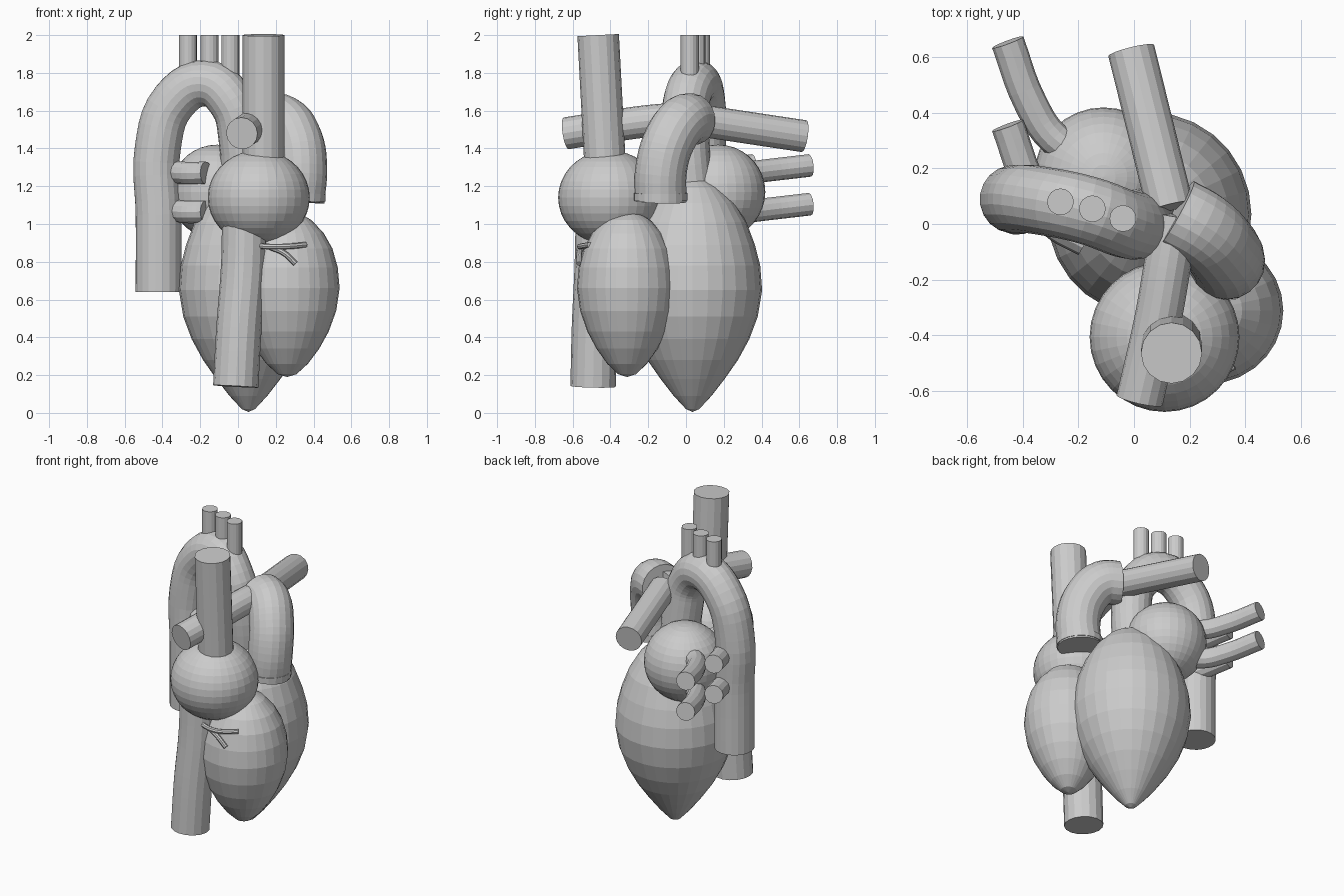
import bpy, bmesh, math

if "Cube" in bpy.data.objects:
    bpy.data.objects.remove(bpy.data.objects["Cube"])

# One plain grey for everything
GREY = (0.6, 0.6, 0.6, 1)
mat = bpy.data.materials.new("matte grey")
mat.use_nodes = True
mat.diffuse_color = GREY
bsdf = mat.node_tree.nodes["Principled BSDF"]
bsdf.inputs["Base Color"].default_value = GREY
bsdf.inputs["Roughness"].default_value = 0.8


def add(name, bm):
    mesh = bpy.data.meshes.new(name)
    bmesh.ops.recalc_face_normals(bm, faces=bm.faces)
    bm.to_mesh(mesh)
    bm.free()
    mesh.materials.append(mat)
    obj = bpy.data.objects.new(name, mesh)
    bpy.context.collection.objects.link(obj)
    return obj


def ball(name, centre, radii):
    bm = bmesh.new()
    bmesh.ops.create_uvsphere(bm, u_segments=32, v_segments=18, radius=1)
    bmesh.ops.scale(bm, vec=radii, verts=bm.verts)
    bmesh.ops.translate(bm, vec=centre, verts=bm.verts)
    return add(name, bm)


def lathe(name, centre, profile, depth=1.0, segments=28):
    """Spin a (radius, height) profile about a vertical axis."""
    bm = bmesh.new()
    verts = [bm.verts.new((r, 0, z)) for r, z in profile]
    edges = [bm.edges.new(pair) for pair in zip(verts, verts[1:])]
    bmesh.ops.spin(bm, geom=verts + edges, cent=(0, 0, 0), axis=(0, 0, 1),
                   angle=math.tau, steps=segments, use_duplicate=False)
    bmesh.ops.remove_doubles(bm, verts=bm.verts, dist=0.0005)
    bmesh.ops.scale(bm, vec=(1, depth, 1), verts=bm.verts)
    bmesh.ops.translate(bm, vec=(*centre, 0), verts=bm.verts)
    return add(name, bm)


def tube(name, points, radius, sides=16, steps=5):
    """Capped round tube through a few points, turned into a mesh."""
    curve = bpy.data.curves.new(name, "CURVE")
    curve.dimensions = "3D"
    curve.bevel_depth = radius
    curve.bevel_resolution = (sides - 4) // 2
    curve.resolution_u = steps
    curve.use_fill_caps = True
    spline = curve.splines.new("BEZIER")
    spline.bezier_points.add(len(points) - 1)
    for knot, co in zip(spline.bezier_points, points):
        knot.co = co
        knot.handle_left_type = knot.handle_right_type = "AUTO"
    helper = bpy.data.objects.new(name + " path", curve)
    bpy.context.collection.objects.link(helper)
    bpy.context.view_layer.update()
    deps = bpy.context.evaluated_depsgraph_get()
    bm = bmesh.new()
    bm.from_mesh(helper.evaluated_get(deps).to_mesh())
    bpy.data.objects.remove(helper)
    bmesh.ops.remove_doubles(bm, verts=bm.verts, dist=0.0001)
    for face in bm.faces:
        face.smooth = False
    return add(name, bm)


# Chambers
lathe("left_ventricle", (0.055, 0.035),
      [(0, 0.005), (0.035, 0.02), (0.1, 0.09), (0.17, 0.18), (0.24, 0.28),
       (0.3, 0.39), (0.345, 0.51), (0.368, 0.65), (0.358, 0.78), (0.33, 0.89),
       (0.285, 1.01), (0.225, 1.11), (0.15, 1.19), (0.08, 1.235), (0, 1.25)])
lathe("right_ventricle", (0.26, -0.312),
      [(0, 0.19), (0.05, 0.205), (0.11, 0.26), (0.17, 0.34), (0.22, 0.43),
       (0.26, 0.54), (0.278, 0.66), (0.268, 0.77), (0.24, 0.87),
       (0.195, 0.95), (0.13, 1.02), (0.07, 1.055), (0, 1.07)], depth=0.955)
ball("right_atrium", (0.11, -0.407, 1.14), (0.27, 0.27, 0.25))
ball("left_atrium", (-0.11, 0.17, 1.17), (0.25, 0.25, 0.25))

# Great veins
tube("upper_vena_cava", [(0.135, -0.425, 1.25), (0.135, -0.465, 2.0)], 0.11)
tube("lower_vena_cava", [(0.035, -0.465, 1.0), (0.03, -0.47, 0.78),
                         (0.005, -0.485, 0.45), (-0.012, -0.492, 0.14)], 0.12)

# Aorta and its three branches
tube("aorta", [(0.03, 0.03, 1.1), (0.02, 0.0, 1.45), (-0.03, 0.0, 1.64),
               (-0.17, 0.05, 1.745), (-0.34, 0.085, 1.65),
               (-0.425, 0.09, 1.4), (-0.42, 0.085, 1.05),
               (-0.42, 0.085, 0.64)], 0.123, sides=20)
for side, x, y in (("right", -0.265, 0.08), ("middle", -0.15, 0.055),
                   ("left", -0.04, 0.02)):
    tube(side + "_arch_branch", [(x, y, 1.75), (x, y, 2.0)], 0.048)

# Pulmonary trunk, its collar and both arteries
tube("pulmonary_trunk", [(0.32, -0.135, 1.12), (0.335, -0.13, 1.3),
                         (0.31, -0.085, 1.45), (0.24, -0.015, 1.545),
                         (0.15, 0.035, 1.555)], 0.137, sides=20)
tube("trunk_collar", [(0.319, -0.136, 1.125), (0.321, -0.136, 1.165)], 0.143, sides=20)
tube("right_pulmonary_artery", [(0.15, 0.03, 1.56), (0.12, -0.15, 1.55),
                                (0.085, -0.35, 1.525), (0.02, -0.635, 1.48)], 0.085)
tube("left_pulmonary_artery", [(0.13, 0.06, 1.55), (-0.01, 0.625, 1.465)], 0.085)

# Pulmonary veins: two pairs of the same bent tube
for place, shift in (("rear", 0), ("front", -0.3)):
    for level, z in (("upper", 1.27), ("lower", 1.065)):
        tube(f"{place}_{level}_pulmonary_vein",
             [(-0.17, 0.24 + shift, z), (-0.29, 0.31 + shift, z),
              (-0.375, 0.44 + shift, z + 0.015),
              (-0.455, 0.655 + shift, z + 0.04)], 0.06, sides=12)

# Small surface vessels
tube("surface_artery", [(0.1, -0.535, 0.885), (0.18, -0.56, 0.88),
                        (0.27, -0.555, 0.882), (0.36, -0.51, 0.89)], 0.015, sides=8)
tube("surface_artery_branch", [(0.17, -0.55, 0.878), (0.245, -0.565, 0.845),
                               (0.305, -0.565, 0.79)], 0.015, sides=8)
